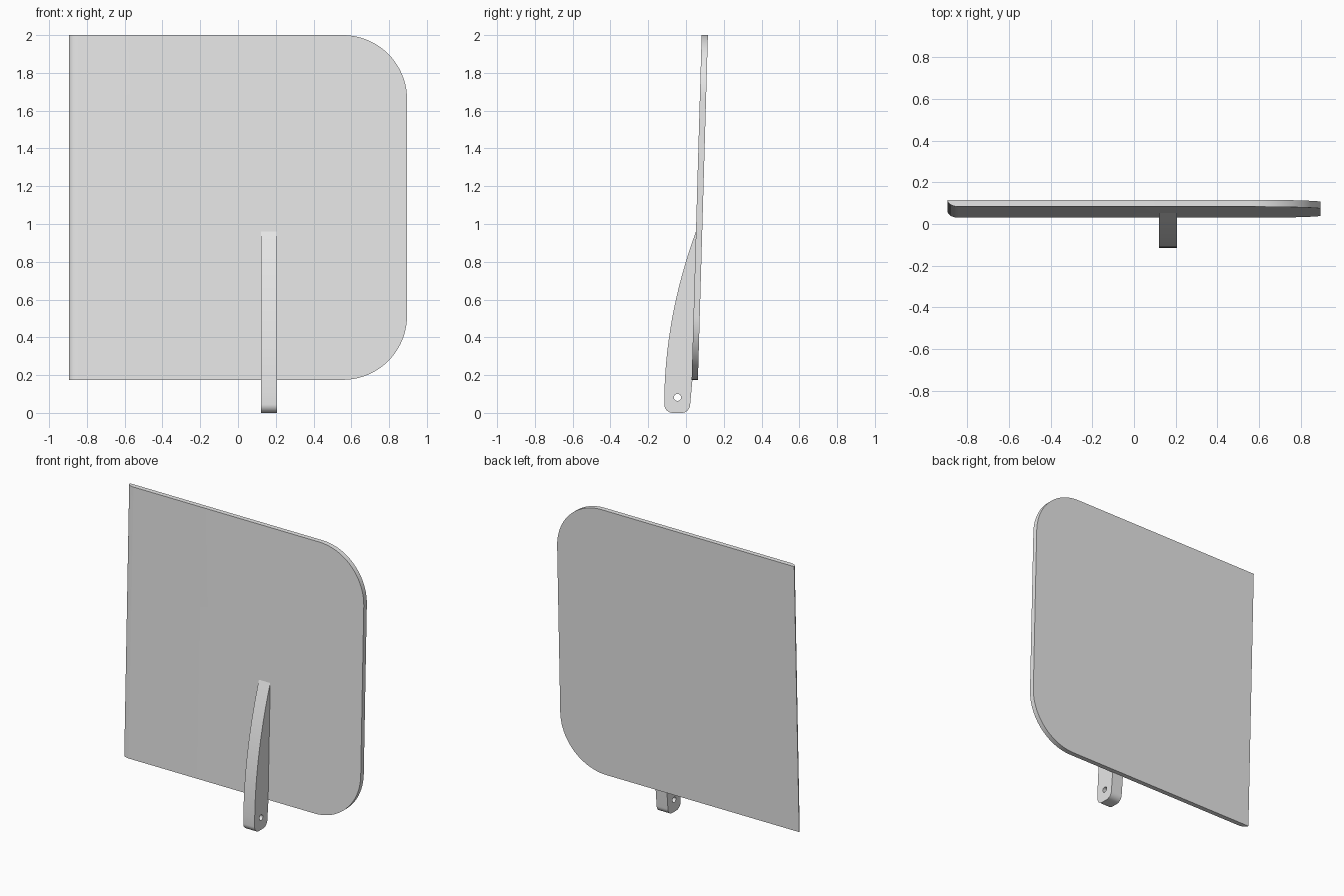
import bpy, bmesh
from math import sin, cos, pi, sqrt, radians
from mathutils import Matrix

cube = bpy.data.objects.get("Cube")
if cube:
    bpy.data.objects.remove(cube, do_unlink=True)

grey = bpy.data.materials.new("plain_grey")
grey.use_nodes = True
colour = (0.8, 0.8, 0.8, 1)
grey.diffuse_color = colour
grey.node_tree.nodes["Principled BSDF"].inputs["Base Color"].default_value = colour


def arc(cx, cy, r, start, end, n):
    """Points along an arc, angles in degrees."""
    angles = [radians(start + (end - start) * i / n) for i in range(n + 1)]
    return [(cx + r * cos(a), cy + r * sin(a)) for a in angles]


def finish(name, bm):
    bmesh.ops.remove_doubles(bm, verts=bm.verts, dist=0.0001)
    bmesh.ops.recalc_face_normals(bm, faces=bm.faces)
    mesh = bpy.data.meshes.new(name)
    bm.to_mesh(mesh)
    bm.free()
    mesh.materials.append(grey)
    obj = bpy.data.objects.new(name, mesh)
    bpy.context.collection.objects.link(obj)
    bpy.ops.object.select_all(action='DESELECT')
    obj.select_set(True)
    bpy.context.view_layer.objects.active = obj
    bpy.ops.object.shade_smooth_by_angle(angle=radians(35))
    return obj


# Leaning panel: two large round corners, left edge rounded towards the front
BOTTOM, TOP, SIDE, RADIUS = 0.175, 2.0, 0.895, 0.34
THICK, LEAN, STEPS = 0.033, 0.029, 8


def front_y(z):
    return 0.03 + LEAN * (z - BOTTOM)


corners = (arc(SIDE - RADIUS, BOTTOM + RADIUS, RADIUS, -90, 0, 20)
           + arc(SIDE - RADIUS, TOP - RADIUS, RADIUS, 0, 90, 20))
bm = bmesh.new()
rings = []
for i in range(STEPS + 1):
    a = pi / 2 * i / STEPS
    left = -SIDE + 0.055 * (1 - sin(a))
    depth = THICK * (1 - cos(a))
    outline = [(left, BOTTOM)] + corners + [(left, TOP)]
    rings.append([bm.verts.new((x, front_y(z) + depth, z)) for x, z in outline])
for r0, r1 in zip(rings, rings[1:]):
    for j in range(len(r0)):
        k = (j + 1) % len(r0)
        bm.faces.new((r0[j], r0[k], r1[k], r1[j]))
bm.faces.new(rings[0])
bm.faces.new(rings[-1])
finish("panel", bm)

# Support bracket: curved front edge, rounded foot and a pin hole
FRONT, BACK, FOOT, TIP = -0.115, 0.022, 0.045, 0.96
profile = arc(FRONT + FOOT, FOOT, FOOT, 180, 270, 8)
profile += arc(BACK - FOOT, FOOT, FOOT, 270, 360, 8)
profile += [(front_y(z) + 0.004, z) for z in (BOTTOM, TIP)]
bend = (front_y(TIP) - FRONT) / (TIP - FOOT) ** 2
for i in range(16):
    z = TIP - (TIP - FOOT) * i / 16
    profile.append((FRONT + bend * (z - FOOT) ** 2, z))
hole = arc(-0.045, 0.082, 0.019, 0, 345, 23)

curve = bpy.data.curves.new("bracket_profile", 'CURVE')
curve.dimensions = '2D'
curve.fill_mode = 'BOTH'
curve.extrude = 0.0425
for points in (profile, hole):
    spline = curve.splines.new('POLY')
    spline.points.add(len(points) - 1)
    for p, (y, z) in zip(spline.points, points):
        p.co = (y, z, 0, 1)
    spline.use_cyclic_u = True
helper = bpy.data.objects.new("bracket_profile", curve)
bpy.context.collection.objects.link(helper)
bpy.context.view_layer.update()
solid = bpy.data.meshes.new_from_object(helper)
bpy.data.objects.remove(helper, do_unlink=True)

bm = bmesh.new()
bm.from_mesh(solid)
# Stand the profile upright: its plane becomes y-z and its width runs along x
upright = Matrix(((0, 0, 1, 0.163), (1, 0, 0, 0), (0, 1, 0, 0), (0, 0, 0, 1)))
bmesh.ops.transform(bm, matrix=upright, verts=bm.verts)
finish("support_bracket", bm)
